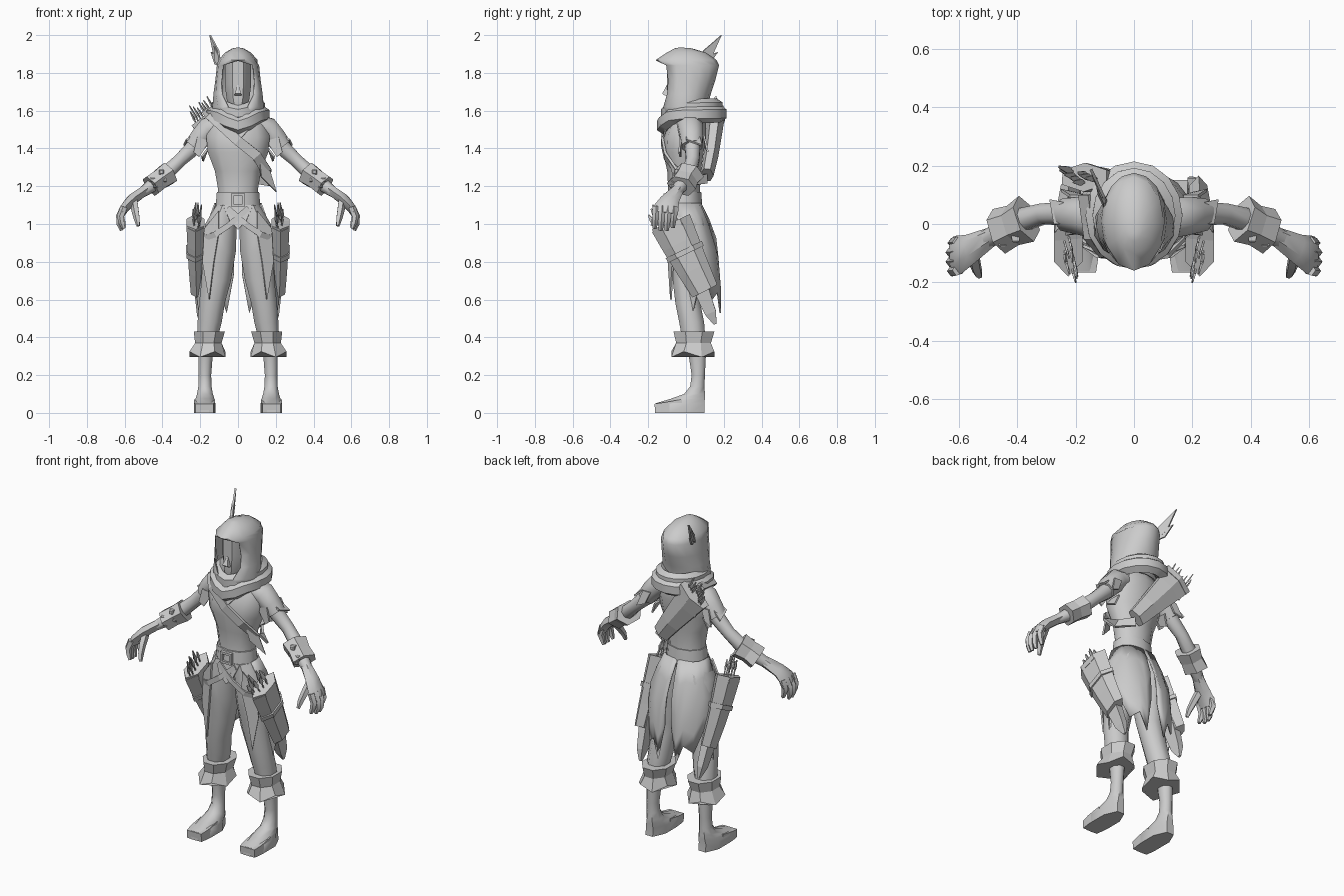
import bpy, bmesh, math, random
from mathutils import Vector as V
random.seed(4)

grey = bpy.data.materials.new("light grey")
grey.diffuse_color = (0.6, 0.6, 0.6, 1)


def finish(name, bm, mirror=False, thick=0, smooth=True):
    bmesh.ops.remove_doubles(bm, verts=bm.verts, dist=0.0004)
    bmesh.ops.recalc_face_normals(bm, faces=bm.faces)
    me = bpy.data.meshes.new(name)
    bm.to_mesh(me)
    bm.free()
    me.materials.append(grey)
    if smooth:
        me.shade_smooth()
        me.set_sharp_from_angle(angle=math.radians(50))
    ob = bpy.data.objects.new(name, me)
    bpy.context.collection.objects.link(ob)
    if thick:
        ob.modifiers.new("thickness", 'SOLIDIFY').thickness = thick
    if mirror:
        ob.modifiers.new("mirror", 'MIRROR').use_mirror_merge = False
    return ob


def tube(name, rings, n=8, up=(0, 1, 0), level=False, closed=False, jag=0, mirror=False, smooth=True):
    """Loft rings of (x, y, z, half_width, half_depth) along a path."""
    bm, loops = bmesh.new(), []
    pts, m = [V(r[:3]) for r in rings], len(rings)
    k = 1 / math.cos(math.pi / n)
    for i, r in enumerate(rings):
        if closed:
            t = pts[(i + 1) % m] - pts[i - 1]
        else:
            t = pts[min(i + 1, m - 1)] - pts[max(i - 1, 0)]
        t = V((0, 0, 1 if t.z > 0 else -1)) if level else t.normalized()
        u = V(up).cross(t).normalized()
        w = t.cross(u)
        loop = []
        for j in range(n):
            a = math.tau * (j + .5) / n
            p = pts[i] + u * r[3] * k * math.cos(a) + w * r[4] * k * math.sin(a)
            if jag and i == m - 1:
                p += t * jag * (j % 2)
            loop.append(bm.verts.new(p))
        loops.append(loop)
    for i in range(m if closed else m - 1):
        A, B = loops[i], loops[(i + 1) % m]
        for j in range(n):
            q = (j + 1) % n
            bm.faces.new((A[j], A[q], B[q], B[j]))
    if not closed:
        bm.faces.new(loops[0])
        bm.faces.new(loops[-1])
    return finish(name, bm, mirror, 0, smooth)


def grid(name, rows, thick=.01, mirror=False):
    """Sheet through rows of equal length."""
    bm = bmesh.new()
    vs = [[bm.verts.new(p) for p in row] for row in rows]
    for A, B in zip(vs, vs[1:]):
        for j in range(len(A) - 1):
            bm.faces.new((A[j], A[j + 1], B[j + 1], B[j]))
    return finish(name, bm, mirror, thick)


def shard(name, pts, mirror=False):
    bm = bmesh.new()
    bm.faces.new([bm.verts.new(p) for p in pts])
    return finish(name, bm, mirror, .01, False)


# Torso, belt, buckle
tube("torso", [(0, -.01, 1.06, .115, .085), (0, -.01, 1.18, .105, .08), (0, -.01, 1.28, .122, .085),
               (0, -.014, 1.38, .16, .102), (0, -.007, 1.46, .168, .108), (0, .01, 1.54, .15, .092),
               (0, .02, 1.61, .075, .06)], 10, level=True)
tube("belt", [(0, -.012, 1.10, .118, .093), (0, -.012, 1.17, .112, .088)], 10, level=True)
tube("buckle", [(x, -.11, z, .009, .01) for x, z in ((-.03, 1.1), (.03, 1.1), (.03, 1.155), (-.03, 1.155))],
     4, closed=True, smooth=False)

# Head, nose
tube("head", [(0, -.02, 1.55, .045, .05), (0, -.03, 1.61, .04, .065), (0, -.02, 1.66, .06, .078),
              (0, -.015, 1.74, .07, .085), (0, -.015, 1.87, .07, .085)], 8, level=True)
tube("nose", [(0, -.1, 1.68, .02, .012), (0, -.113, 1.69, .017, .013), (0, -.098, 1.735, .004, .004)],
     4, level=True, smooth=False)

# Hood: open-front rows closing into a peaked crown
hood = []
for z, w, yf, yb, amax in ((1.57, .138, -.12, .11, 172), (1.62, .14, -.12, .112, 158), (1.69, .13, -.1, .132, 138),
                           (1.76, .12, -.095, .155, 132), (1.84, .112, -.105, .175, 134),
                           (1.868, .104, -.16, .162, 180), (1.908, .068, -.1, .105, 180),
                           (1.93, .03, -.06, .03, 180), (1.935, .0, -.03, -.03, 180)):
    row = []
    for j in range(13):
        a = math.radians(amax * (j - 6) / 6)
        d = (yb - yf) / (1 - math.cos(math.radians(amax)))
        row.append((w * math.sin(a), yb - d * (1 - math.cos(a)), z))
    hood.append(row)
grid("hood", hood, .006)

# Scarf folds around the neck and pointed front flap
for name, rx, ry, z0, drop, r in (("scarf_upper", .112, .132, 1.62, .03, .03),
                                  ("scarf_lower", .132, .15, 1.58, .055, .034)):
    ring = []
    for j in range(16):
        a = math.tau * j / 16
        front = max(0, -math.sin(a))
        ring.append((rx * math.cos(a), .03 + ry * math.sin(a),
                     z0 + .004 * math.sin(a) - drop * front ** 6, r, r * 1.2))
    tube(name, ring, 6, up=(0, 0, 1), closed=True)
shard("scarf_flap", [(-.1, -.1, 1.55), (.1, -.1, 1.55), (.02, -.125, 1.46), (-.01, -.125, 1.46)])

# Feathers on the hood
for tip, wide in (((-.152, .185, 2.0), .02), ((-.145, .165, 1.91), .016), ((-.12, .13, 1.94), .014)):
    b, t = V((-.095, .06, 1.83)), V(tip)
    mid = b.lerp(t, .4)
    shard("feather", [b, mid + V((-.01, wide, -wide)), t, mid + V((.01, -wide, wide))])

# Arms, torn sleeves, bracers
tube("sleeve", [(.1, .015, 1.525, .055, .065), (.155, .025, 1.505, .062, .066), (.2, .03, 1.455, .056, .06),
                (.235, .032, 1.41, .05, .054)], 8, mirror=True)
for pts in (((.15, -.03, 1.44), (.215, -.035, 1.46), (.235, -.04, 1.38), (.205, -.035, 1.355)),
            ((.21, .0, 1.49), (.22, .07, 1.48), (.29, .085, 1.42), (.275, .0, 1.45)),
            ((.17, .09, 1.47), (.22, .09, 1.47), (.25, .11, 1.38), (.2, .1, 1.4)),
            ((.165, .0, 1.4), (.165, .07, 1.4), (.19, .06, 1.335), (.195, .0, 1.36))):
    shard("sleeve_tatter", pts, True)
tube("arm", [(.17, .03, 1.49, .045, .045), (.24, .035, 1.4, .042, .04), (.31, .035, 1.335, .035, .035),
             (.40, .01, 1.25, .04, .04), (.46, -.03, 1.2, .034, .034), (.51, -.055, 1.165, .026, .03)],
     8, mirror=True)
tube("bracer", [(.368, .018, 1.268, .058, .073), (.415, -.005, 1.235, .052, .062), (.462, -.025, 1.2, .054, .07)],
     6, mirror=True, smooth=False)
for x, y, z in ((.39, -.06, 1.235), (.435, -.08, 1.205), (.405, -.06, 1.275), (.45, -.075, 1.235)):
    tube("bracer_stud", [(x, y + .03, z, .014, .014), (x, y + .002, z, .013, .013), (x, y - .004, z, .008, .008)],
         4, up=(0, 0, 1), mirror=True, smooth=False)

# Hands
tube("palm", [(.49, -.045, 1.18, .026, .03), (.56, -.085, 1.13, .028, .045), (.6, -.105, 1.085, .024, .058),
              (.615, -.11, 1.055, .018, .058)], 6, mirror=True)
for i in range(4):
    y, s = -.062 - .032 * i, (.015, .0, .0, .01)[i]
    tube("finger", [(.602, y, 1.09, .017, .016), (.626 - s / 2, y - .003, 1.04, .016, .015),
                    (.626 - s, y - .006, 1.0 + s, .014, .013), (.615 - s, y - .008, .966 + s, .008, .009)],
         5, mirror=True)
tube("thumb", [(.55, -.1, 1.12, .018, .02), (.543, -.14, 1.07, .017, .017), (.535, -.165, 1.03, .014, .014),
               (.528, -.178, .99, .008, .008)], 5, mirror=True)

# Trousers, cuffs, bare shins and feet
tube("trouser_leg", [(.058, -.012, 1.1, .056, .085), (.09, -.005, 1.0, .084, .1), (.1, 0, .85, .088, .09),
                     (.115, 0, .7, .078, .07), (.138, .01, .58, .068, .066), (.15, .03, .48, .064, .066),
                     (.162, .04, .4, .055, .062)], 8, level=True, mirror=True)
tube("cuff", [(.152, .042, .43, .082, .108), (.157, .04, .37, .07, .092), (.162, .036, .325, .095, .114)],
     8, level=True, jag=.03, mirror=True, smooth=False)
tube("shin_and_foot", [(.17, .055, .4, .042, .05), (.172, .06, .3, .038, .045), (.175, .065, .2, .033, .035),
                       (.175, .06, .14, .035, .038), (.175, .045, .1, .042, .055), (.175, .01, .075, .05, .09),
                       (.177, -.033, .05, .057, .13), (.177, -.033, 0, .057, .132)], 8, level=True, mirror=True)
tube("toe_front", [(.177, -.02, .036, .056, .036), (.178, -.11, .028, .056, .028), (.178, -.165, .024, .048, .024)],
     4, up=(0, 0, 1), mirror=True)

# Ragged coat tail wrapped around the hips and back
cols = ((.125, -.045, .188, -.03, .76), (.125, 0, .202, .03, .68), (.115, .04, .188, .09, .74), (.09, .065, .15, .14, .6),
        (.06, .075, .1, .17, .64), (.03, .08, .06, .185, .53), (.002, .082, .02, .172, .74))
rows = []
for f in (0, .22, .5, .78, 1):
    row = []
    for x0, y0, x1, y1, zb in cols:
        g = math.sin(min(1, f * 1.35) * math.pi / 2)
        row.append((x0 + (x1 - x0) * g, y0 + (y1 - y0) * g, 1.11 + (zb - 1.11) * f))
    rows.append(row)
grid("coat_tail", rows, .008, True)
shard("front_panel", [(.1, -.1, 1.07), (.172, -.07, .98), (.185, -.065, .8), (.15, -.075, .6), (.125, -.088, .8),
                      (.1, -.108, .95)], True)
shard("hip_rag", [(.15, -.06, .9), (.2, .0, .9), (.21, .06, .62), (.195, .03, .48)], True)
tube("hip_strap", [(-.055, -.105, 1.085, .014, .006), (.04, -.118, 1.0, .015, .006), (.12, -.11, .945, .015, .006),
                   (.19, -.06, .92, .014, .006)], 4, mirror=True, smooth=False)
shard("lap_flap", [(-.08, -.1, 1.1), (.08, -.1, 1.1), (.045, -.115, 1.02), (0, -.115, .97), (-.045, -.115, 1.02)])


def arrows(name, base, axis, side, across, count, mirror):
    """Bundle of shafts with flat fletchings."""
    base, axis, side, across = V(base), V(axis).normalized(), V(side), V(across)
    for i in range(count):
        p = base + side * random.uniform(-1, 1) + across * ((i + .5) / count * 2 - 1)
        d = axis + V((random.uniform(-.1, .1), random.uniform(-.12, .12), 0))
        q = [p + d * s for s in (-.08, .03, .05, random.uniform(.08, .125))]
        tube(name, [(*q[0], .003, .003), (*q[1], .003, .003), (*q[2], .004, .012), (*q[3], .002, .004)],
             4, up=(.3, 1, 0), mirror=mirror, smooth=False)


# Hip quivers with knife sheaths
tube("hip_quiver", [(.225, -.08, 1.005, .046, .096), (.226, -.03, .9, .042, .088), (.224, .04, .76, .036, .075),
                    (.22, .1, .645, .03, .064)], 6, mirror=True, smooth=False)
for p, q, s in (((.225, -.08, 1.008), (.225, -.068, .975), .003), ((.226, -.012, .865), (.226, .0, .84), .003)):
    tube("quiver_band", [(*p, .045 + s, .092), (*q, .044 + s, .09)], 6, mirror=True, smooth=False)
tube("knife_sheath", [(.215, .0, .86, .025, .045), (.21, .07, .68, .024, .042), (.2, .13, .53, .018, .03),
                      (.195, .155, .47, .006, .008)], 4, mirror=True, smooth=False)
arrows("hip_arrow", (.222, -.1, 1.0), (-.05, -.5, .85), (.02, 0, 0), (0, .06, .03), 8, True)

# Back quiver, its arrows and the chest strap
tube("back_quiver", [(-.165, .158, 1.565, .09, .04), (-.11, .15, 1.495, .08, .038), (.0, .132, 1.36, .062, .034),
                     (.08, .112, 1.26, .05, .03)], 6, smooth=False)
tube("back_quiver_rim", [(-.17, .16, 1.575, .094, .043), (-.15, .157, 1.548, .09, .042)], 6, smooth=False)
arrows("back_arrow", (-.165, .16, 1.55), (-.35, .05, .6), (0, .02, 0), (.055, 0, .04), 8, False)
tube("chest_strap", [(-.17, .1, 1.6, .022, .007), (-.15, -.05, 1.575, .024, .007), (-.1, -.108, 1.53, .025, .007),
                     (0, -.126, 1.44, .026, .007), (.1, -.11, 1.36, .026, .007), (.15, -.05, 1.28, .028, .007),
                     (.155, .04, 1.23, .03, .007), (.08, .11, 1.24, .025, .007)], 4, smooth=False)
shard("side_flap", [(.11, -.085, 1.34), (.16, -.04, 1.3), (.2, -.02, 1.17), (.12, -.06, 1.25)])
